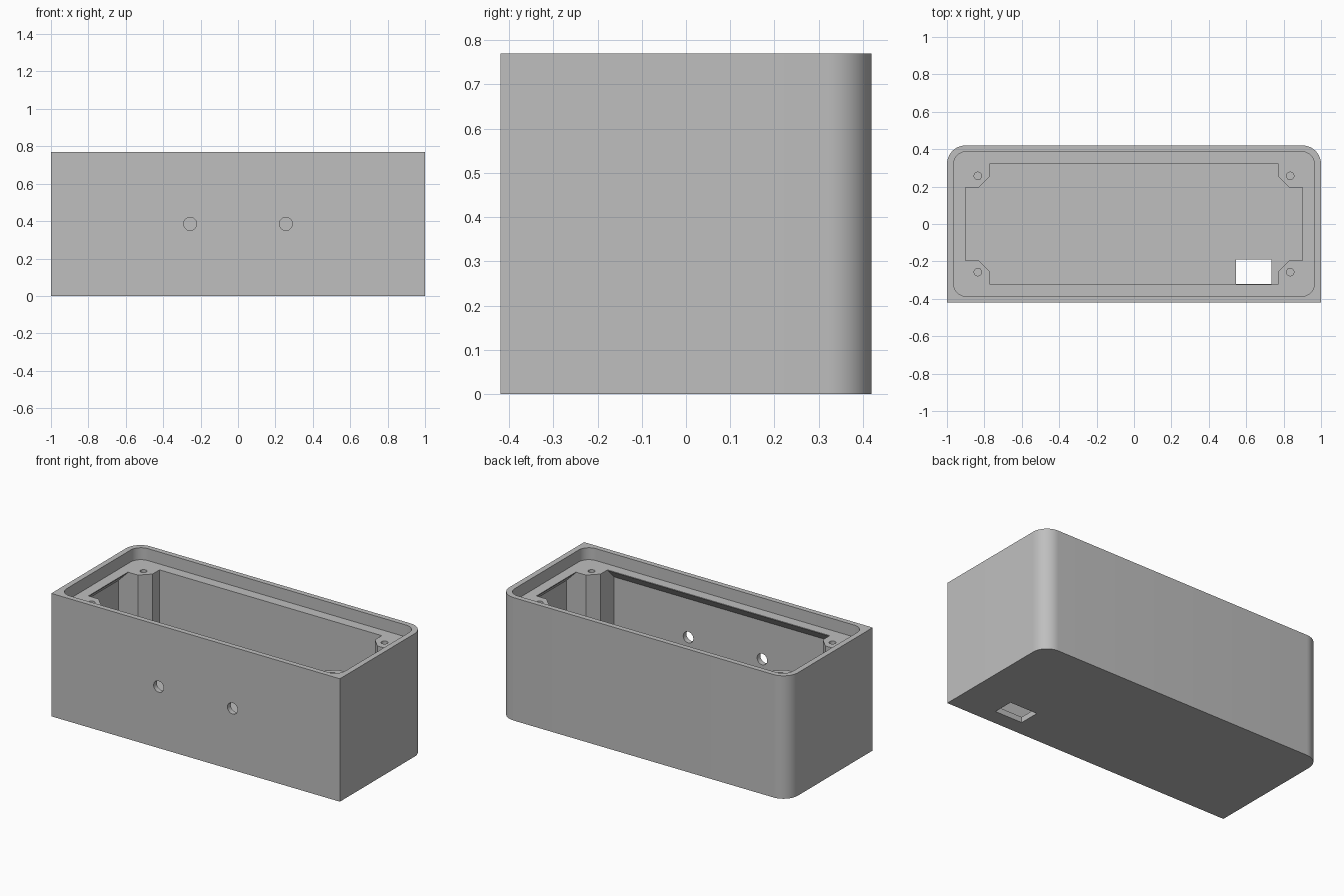
import bpy, bmesh, math
from mathutils import Vector

cube = bpy.data.objects.get("Cube")
if cube:
    bpy.data.objects.remove(cube, do_unlink=True)

H = 0.77        # total height
LEDGE = 0.695   # height of the lid ledge
FLOOR = 0.035   # floor thickness

grey = bpy.data.materials.new("plain_grey")
grey.use_nodes = True
colour = (0.52, 0.52, 0.52, 1)
grey.diffuse_color = colour
grey.node_tree.nodes["Principled BSDF"].inputs["Base Color"].default_value = colour


def prism(name, points, offset):
    """Extrude a closed loop of 3D points along an offset."""
    bm = bmesh.new()
    face = bm.faces.new([bm.verts.new(p) for p in points])
    moved = bmesh.ops.extrude_face_region(bm, geom=[face])["geom"]
    bmesh.ops.translate(bm, vec=Vector(offset),
                        verts=[v for v in moved if isinstance(v, bmesh.types.BMVert)])
    bmesh.ops.recalc_face_normals(bm, faces=bm.faces)
    mesh = bpy.data.meshes.new(name)
    bm.to_mesh(mesh)
    bm.free()
    mesh.materials.append(grey)
    obj = bpy.data.objects.new(name, mesh)
    bpy.context.collection.objects.link(obj)
    return obj


def rounded(x, y, radii, z, steps=12):
    """Rectangle outline; radii run counter-clockwise from the back left corner."""
    points = []
    for i, (sx, sy) in enumerate([(1, 1), (-1, 1), (-1, -1), (1, -1)]):
        r = radii[i]
        if r == 0:
            points.append((sx * x, sy * y, z))
            continue
        for k in range(steps + 1):
            a = math.radians(90) * (i + k / steps)
            points.append((sx * (x - r) + r * math.cos(a), sy * (y - r) + r * math.sin(a), z))
    return points


def circle(r, place, n=32):
    return [place(r * math.cos(math.tau * k / n), r * math.sin(math.tau * k / n)) for k in range(n)]


# Outer block with rounded back corners
box = prism("enclosure_body", rounded(1, 0.42, (0.1, 0.1, 0, 0), 0), (0, 0, H))
cutters = []

# Lid recess
cutters.append(prism("lid_recess", rounded(0.965, 0.387, [0.07] * 4, LEDGE), (0, 0, 0.2)))

# Main cavity, leaving chamfered screw posts in the corners
quarter = [(0.9, 0.195), (0.83, 0.195), (0.77, 0.255), (0.77, 0.323)]
half = quarter + [(-x, y) for x, y in reversed(quarter)]
outline = half + [(-x, -y) for x, y in half]
cutters.append(prism("main_cavity", [(x, y, FLOOR) for x, y in outline], (0, 0, 0.7)))

# Undercuts below the ledge, with sloped tops, at both ends and the front
slope = [(-0.2, FLOOR), (0.065, FLOOR), (0.065, LEDGE - 0.069), (0, LEDGE - 0.004),
         (-0.2, LEDGE - 0.004)]
for side in (1, -1):
    cutters.append(prism("end_undercut", [(side * (0.9 + d), -0.195, z) for d, z in slope],
                         (0, 0.39, 0)))
cutters.append(prism("front_undercut", [(-0.77, -0.323 - d, z) for d, z in slope], (1.54, 0, 0)))

# Screw holes in the posts
for sx in (1, -1):
    for sy in (1, -1):
        cutters.append(prism("screw_hole", circle(
            0.02, lambda u, v: (sx * 0.835 + u, sy * 0.257 + v, 0.45)), (0, 0, 0.3)))

# Round holes in the front wall
for sx in (1, -1):
    cutters.append(prism("front_hole", circle(
        0.035, lambda u, v: (sx * 0.256 + u, -0.5, 0.385 + v)), (0, 0.2, 0)))

# Rectangular cable slot in the floor
cutters.append(prism("cable_slot", [(x, y, -0.1) for x, y in
                     [(0.545, -0.32), (0.735, -0.32), (0.735, -0.19), (0.545, -0.19)]],
                     (0, 0, 0.2)))

# Cut everything out, then drop the cutters
for cutter in cutters:
    mod = box.modifiers.new(cutter.name, 'BOOLEAN')
    mod.operation = 'DIFFERENCE'
    mod.solver = 'EXACT'
    mod.object = cutter
    cutter.hide_render = True
bpy.context.view_layer.update()
result = bpy.data.meshes.new_from_object(box.evaluated_get(bpy.context.evaluated_depsgraph_get()))
box.modifiers.clear()
box.data = result
for cutter in cutters:
    bpy.data.objects.remove(cutter, do_unlink=True)

# Smooth the rounded corners and holes, keep the edges sharp
bpy.ops.object.select_all(action='DESELECT')
box.select_set(True)
bpy.context.view_layer.objects.active = box
bpy.ops.object.shade_smooth_by_angle(angle=math.radians(30))
